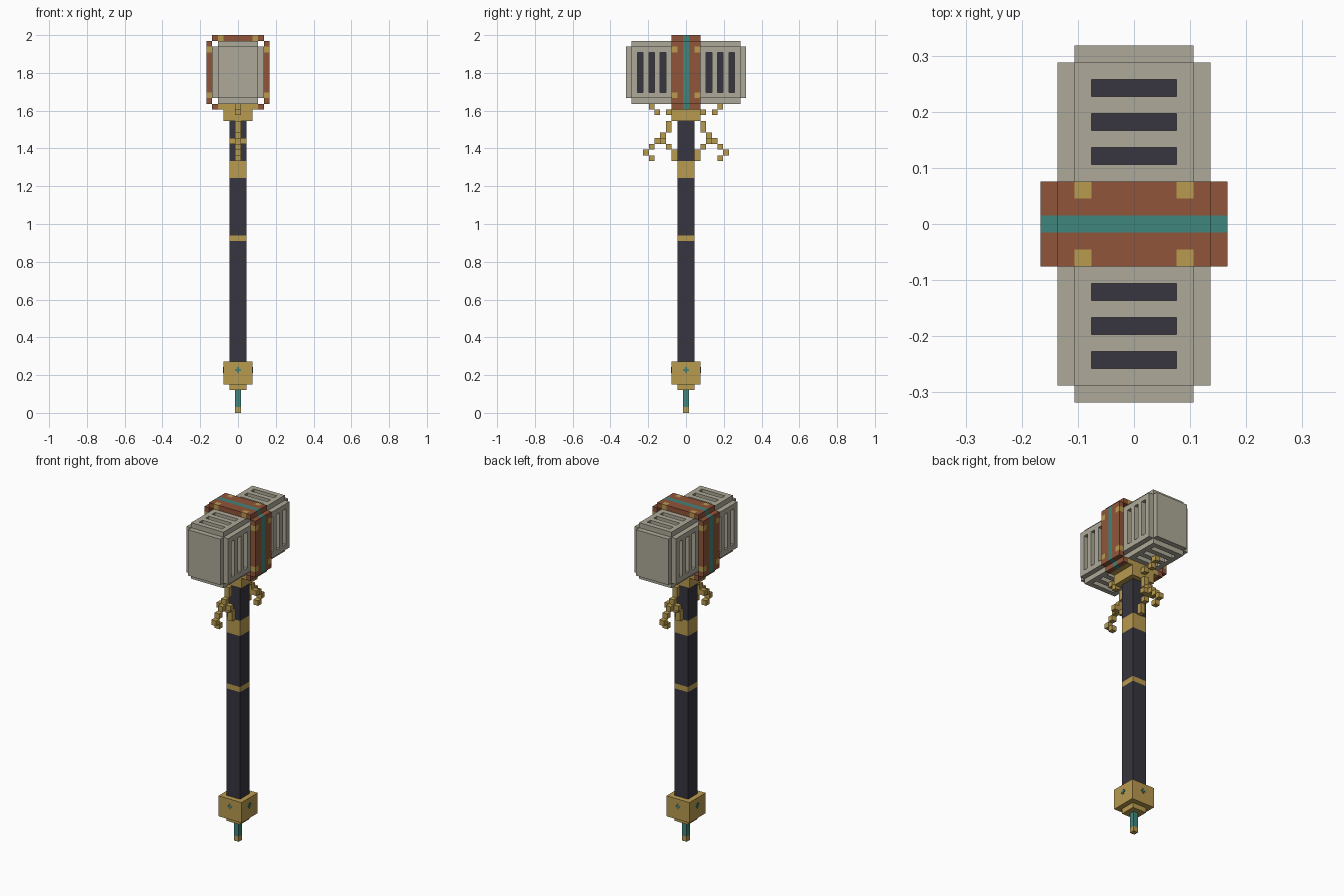
import bpy, bmesh
from mathutils import Vector, Matrix

if "Cube" in bpy.data.objects:
    bpy.data.objects.remove(bpy.data.objects["Cube"])

V = 2 / 66  # edge of one block


def material(name, hexcode):
    srgb = [int(hexcode[i:i + 2], 16) / 255 for i in (0, 2, 4)]
    rgba = [c / 12.92 if c < 0.04045 else ((c + 0.055) / 1.055) ** 2.4 for c in srgb] + [1]
    m = bpy.data.materials.new(name)
    m.use_nodes = True
    m.diffuse_color = rgba
    m.node_tree.nodes["Principled BSDF"].inputs["Base Color"].default_value = rgba
    return m


STONE = material("pale_stone", "aea998")
DARK = material("charcoal", "37353e")
GOLD = material("brass", "b99b50")
BROWN = material("red_leather", "90553a")
TEAL = material("teal", "40857d")


def fill(cells, x, y, z, mat):
    """Fill inclusive block ranges with a material; None carves them away."""
    for i in range(x[0], x[1] + 1):
        for j in range(y[0], y[1] + 1):
            for k in range(z[0], z[1] + 1):
                if mat is None:
                    cells.pop((i, j, k), None)
                else:
                    cells[i, j, k] = mat


def build(name, cells):
    """Skin the outside of a set of blocks and merge the flat areas."""
    bm = bmesh.new()
    mats = list(dict.fromkeys(cells.values()))
    for cell, mat in cells.items():
        centre = Vector(cell) + Vector((0, 0, 0.5))
        for axis in range(3):
            for sign in (-1, 1):
                n = Vector([sign if a == axis else 0 for a in range(3)])
                if tuple(int(c + d) for c, d in zip(cell, n)) in cells:
                    continue
                u = Vector([1 if a == (axis + 1) % 3 else 0 for a in range(3)])
                w = n.cross(u)
                corners = [centre + (n + a * u + b * w) / 2
                           for a, b in ((-1, -1), (1, -1), (1, 1), (-1, 1))]
                face = bm.faces.new([bm.verts.new(c * V) for c in corners])
                face.material_index = mats.index(mat)
    bmesh.ops.remove_doubles(bm, verts=bm.verts, dist=V / 100)
    bmesh.ops.dissolve_limit(bm, angle_limit=0.02, verts=bm.verts,
                             edges=bm.edges, delimit={'MATERIAL'})
    finish(name, bm, mats)


def finish(name, bm, mats):
    mesh = bpy.data.meshes.new(name)
    bm.to_mesh(mesh)
    bm.free()
    for m in mats:
        mesh.materials.append(m)
    bpy.context.collection.objects.link(bpy.data.objects.new(name, mesh))


def column(name, *layers):
    """Stack of square layers: (half width, first row, last row, material)."""
    cells = {}
    for r, low, high, mat in layers:
        fill(cells, (-r, r), (-r, r), (low, high), mat)
    build(name, cells)


# Handle, from the tip up to the collar
column("tip", (0, 0, 0, GOLD), (0, 1, 3, TEAL))
column("pommel", (1, 4, 4, GOLD), (2, 5, 8, GOLD))
column("shaft", (1, 9, 29, DARK), (1, 30, 30, GOLD), (1, 31, 40, DARK),
       (1, 41, 43, GOLD), (1, 44, 50, DARK))
column("collar", (2, 51, 52, GOLD))

# Small crosses set on the four pommel sides
bm = bmesh.new()
for turn in range(4):
    spin = Matrix.Rotation(turn * 1.5707963, 4, 'Z')
    for size in ((1, 0.2, 0.3), (0.3, 0.2, 1)):
        place = Matrix.Translation(Vector((0, -2.5, 7.5)) * V)
        scale = Matrix.Diagonal(Vector(size) * V).to_4x4()
        bmesh.ops.create_cube(bm, size=1, matrix=spin @ place @ scale)
finish("pommel_crosses", bm, [TEAL])

# Stone head with stepped edges and slots with dark floors
head = {}
fill(head, (-4, 4), (-9, 9), (55, 63), STONE)
fill(head, (-3, 3), (-9, 9), (54, 64), STONE)
fill(head, (-3, 3), (-10, 10), (55, 63), STONE)
for y in (4, 6, 8):
    for s in (-y, y):
        for outer, floor in ((64, 63), (54, 55)):
            fill(head, (-2, 2), (s, s), (outer, outer), None)
            fill(head, (-2, 2), (s, s), (floor, floor), DARK)
        for side in (-1, 1):
            fill(head, (4 * side,) * 2, (s, s), (56, 62), None)
            fill(head, (3 * side,) * 2, (s, s), (56, 62), DARK)
build("hammer_head", head)

# Leather band around the head, with a centre stripe and brass studs
band = {}
for half, mat in ((2, BROWN), (0, TEAL)):
    for row in (53, 65):
        fill(band, (-4, 4), (-half, half), (row, row), mat)
    for x in (-5, 5):
        fill(band, (x, x), (-half, half), (54, 64), mat)
fill(band, (-3, 3), (-2, 2), (53, 53), GOLD)
for y in (-2, 2):
    for x in (-3, 3):
        fill(band, (x, x), (y, y), (65, 65), GOLD)
    for x in (-5, 5):
        for row in (55, 63):
            fill(band, (x, x), (y, y), (row, row), GOLD)
build("head_band", band)

# Brass scrollwork in front of and behind the handle: (distance, row)
SCROLL = [(3, 52), (5, 52), (6, 53), (3, 50), (3, 49), (4, 48), (4, 47), (5, 47),
          (6, 46), (7, 45), (6, 44), (3, 46), (2, 45), (2, 44)]
for name, s in (("front_scroll", -1), ("back_scroll", 1)):
    cells = {(0, s * d, row): GOLD for d, row in SCROLL}
    fill(cells, (-1, 1), (4 * s, 4 * s), (47, 47), GOLD)
    build(name, cells)
